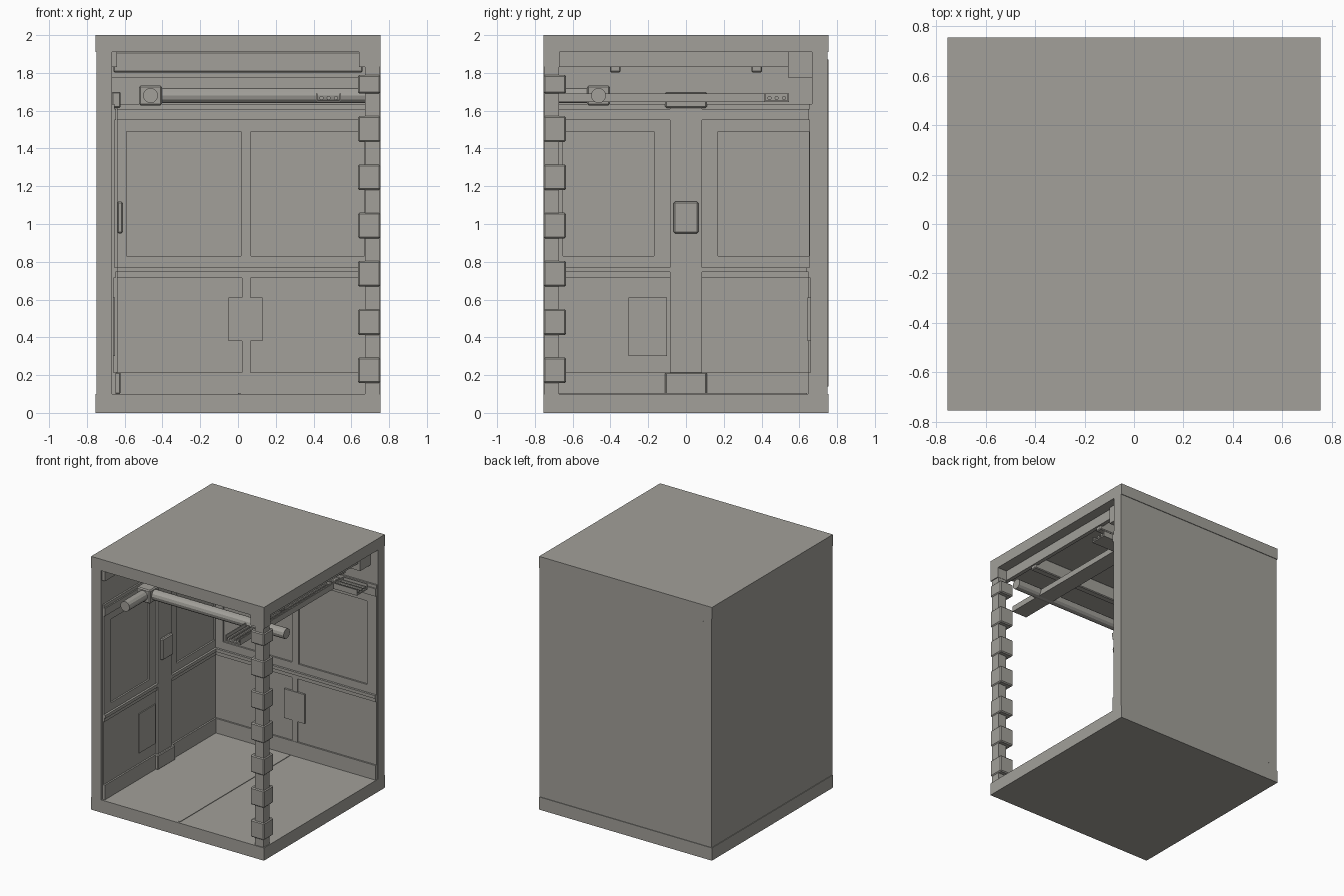
import bpy
import bmesh
import math
from mathutils import Vector

old = bpy.data.objects.get("Cube")
if old:
    bpy.data.objects.remove(old, do_unlink=True)

grey = bpy.data.materials.new("warm_grey")
grey.use_nodes = True
colour = (0.36, 0.35, 0.32, 1)
grey.diffuse_color = colour
grey.node_tree.nodes["Principled BSDF"].inputs["Base Color"].default_value = colour


def finish(name, bm):
    mesh = bpy.data.meshes.new(name)
    bm.to_mesh(mesh)
    bm.free()
    mesh.materials.append(grey)
    obj = bpy.data.objects.new(name, mesh)
    bpy.context.collection.objects.link(obj)
    return obj


def box(name, x, y, z, bevel=0):
    """Box from (low, high) ranges on each axis."""
    bm = bmesh.new()
    bmesh.ops.create_cube(bm, size=1)
    for v in bm.verts:
        v.co = Vector([(a + b) / 2 + c * (b - a) for c, (a, b) in zip(v.co, (x, y, z))])
    if bevel:
        bmesh.ops.bevel(bm, geom=bm.edges[:], offset=bevel, segments=1, affect='EDGES')
    return finish(name, bm)


def wall_box(side, name, along, depth, z, bevel=0):
    """Box on the inside of a wall; depth is measured from the centre outwards."""
    if side == "back":
        return box("back_" + name, along, depth, z, bevel)
    return box("left_" + name, (-depth[1], -depth[0]), along, z, bevel)


def tube(name, start, end, radius, sides=12):
    start, end = Vector(start), Vector(end)
    bm = bmesh.new()
    bmesh.ops.create_cone(bm, cap_ends=True, segments=sides, radius1=radius,
                          radius2=radius, depth=(end - start).length)
    turn = (end - start).to_track_quat('Z', 'Y')
    for v in bm.verts:
        v.co = turn @ v.co + (start + end) / 2
    return finish(name, bm)


HALF = 0.755
INNER = 0.668
FLOOR, CEILING = 0.1, 1.91

# Base and roof slabs
box("base_slab", (-HALF, HALF), (-HALF, HALF), (0, FLOOR))
box("roof_slab", (-HALF, HALF), (-HALF, HALF), (CEILING, 2))
box("floor_seam", (0, 0.012), (-0.74, 0.64), (FLOOR, FLOOR + 0.004))

# Two closed walls
box("left_wall", (-0.75, -INNER), (-HALF, 0.75), (FLOOR, CEILING))
box("back_wall", (-0.75, HALF), (INNER, 0.75), (FLOOR, CEILING))
box("outer_wall_seam", (-0.68, -0.67), (0.75, 0.754), (0.14, 1.87))

# Panelling on the inside of both walls
for side, low, high, stiles in (
        ("back", -INNER, 0.75, ((-0.668, -0.59), (0.015, 0.07), (0.67, 0.75))),
        ("left", -0.74, INNER, ((-0.74, -0.65), (-0.17, 0.17), (0.65, 0.668)))):
    run = (low, high)
    wall_box(side, "skirting", run, (0.645, INNER), (FLOOR, 0.215))
    wall_box(side, "dado", run, (0.658, INNER), (0.215, 0.715))
    wall_box(side, "rail_lower", run, (0.648, INNER), (0.715, 0.745))
    wall_box(side, "rail_upper", run, (0.638, INNER), (0.745, 0.77))
    wall_box(side, "panel_bottom_frame", run, (0.655, INNER), (0.77, 0.83))
    wall_box(side, "panel_top_frame", run, (0.655, INNER), (1.49, 1.55))
    wall_box(side, "cornice", run, (0.645, INNER), (1.55, 1.61))
    wall_box(side, "cornice_lip", run, (0.655, INNER), (1.61, 1.635))
    for stile in stiles:
        wall_box(side, "panel_stile", stile, (0.655, INNER), (0.83, 1.49))

# Conduit strip and service plates
wall_box("back", "conduit", (0.02, 0.065), (0.648, 0.66), (0.215, 0.715))
wall_box("back", "service_plate", (-0.05, 0.13), (0.643, 0.66), (0.38, 0.61))
wall_box("left", "service_plate", (-0.305, -0.1), (0.65, 0.66), (0.3, 0.61))

# Pilaster on the left wall
wall_box("left", "pilaster", (-0.085, 0.085), (0.638, INNER), (0.2, 1.63))
wall_box("left", "pilaster_base", (-0.11, 0.11), (0.622, INNER), (FLOOR, 0.215), 0.006)
wall_box("left", "pilaster_cap", (-0.11, 0.11), (0.622, INNER), (1.615, 1.7), 0.006)
wall_box("left", "pilaster_plaque", (-0.065, 0.065), (0.61, 0.64), (0.95, 1.12), 0.008)

# Ceiling beams
for s in (-1, 1):
    box("side_beam", sorted((s * 0.64, s * 0.672)), (-0.745, INNER), (1.83, CEILING))
    box("cross_beam", (-0.66, 0.66), (s * 0.375 - 0.028, s * 0.375 + 0.028), (1.803, CEILING), 0.006)
box("back_beam", (-0.67, 0.69), (0.54, INNER), (1.775, CEILING))

# Free corner post with quoin blocks
box("corner_post", (0.672, 0.748), (-0.748, -0.672), (FLOOR, CEILING))
for i in range(7):
    bottom = 0.157 + i * 0.2555
    top = min(bottom + 0.137, 1.79)
    box("quoin_block", (0.635, HALF), (-HALF, -0.635), (bottom, top), 0.008)
box("post_top_block", (0.64, HALF), (-HALF, -0.67), (1.83, CEILING))

# Corner pipe with a square joint
P, PZ = -0.463, 1.68
box("pipe_joint", (P - 0.06, P + 0.06), (P - 0.06, P + 0.06), (PZ - 0.053, PZ + 0.053), 0.008)
tube("pipe_to_front", (P, P, PZ), (P, -0.75, PZ), 0.04)
tube("pipe_to_side", (P, P, PZ), (0.75, P, PZ), 0.04)

# Corner cable tray with three cables on each leg
T, W = 0.48, 0.062
box("tray_to_front", (T - W, T + W), (-0.75, T + W), (1.645, 1.655))
box("tray_to_side", (T + W, 0.75), (T - W, T + W), (1.645, 1.655))
for s in (-1, 0, 1):
    c = T + s * 0.038
    r = T - s * 0.038
    tube("cable_to_front", (c, -0.75, 1.667), (c, c, 1.667), 0.011, 8)
    tube("cable_to_side", (c, c, 1.667), (0.75, c, 1.667), 0.011, 8)
for s in (-1, 1):
    c = T + s * W
    box("tray_edge_front", (c - 0.004, c + 0.004), (-0.75, c), (1.645, 1.69))
    box("tray_edge_side", (c, 0.75), (c - 0.004, c + 0.004), (1.645, 1.69))
